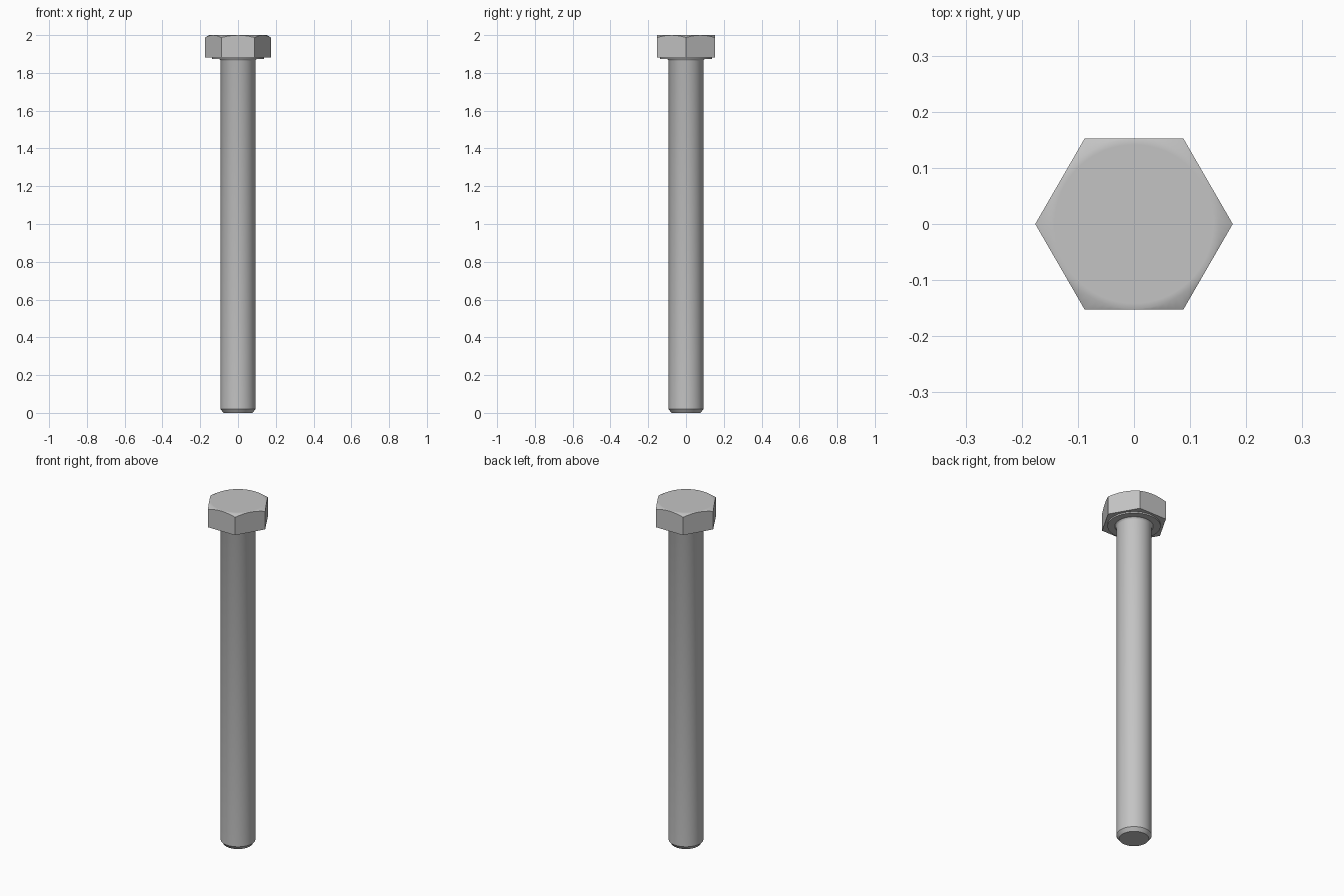
import bpy
import bmesh
from math import cos, sin, pi, radians, hypot

cube = bpy.data.objects.get("Cube")
if cube:
    bpy.data.objects.remove(cube, do_unlink=True)

steel = bpy.data.materials.new("steel grey")
steel.use_nodes = True
GREY = (0.55, 0.55, 0.55, 1)
steel.diffuse_color = GREY
steel.node_tree.nodes["Principled BSDF"].inputs["Base Color"].default_value = GREY


def circle(radius, z, count):
    return [(radius * cos(2 * pi * i / count), radius * sin(2 * pi * i / count), z)
            for i in range(count)]


def skin(name, rings, angle):
    """Join closed rings, listed from bottom to top, and cap both ends."""
    bm = bmesh.new()
    loops = [[bm.verts.new(p) for p in ring] for ring in rings]
    for low, high in zip(loops, loops[1:]):
        for i in range(len(low)):
            j = (i + 1) % len(low)
            bm.faces.new((low[i], low[j], high[j], high[i]))
    bm.faces.new(loops[0][::-1])
    bm.faces.new(loops[-1])
    bmesh.ops.recalc_face_normals(bm, faces=bm.faces)
    mesh = bpy.data.meshes.new(name)
    bm.to_mesh(mesh)
    bm.free()
    mesh.materials.append(steel)
    obj = bpy.data.objects.new(name, mesh)
    bpy.context.collection.objects.link(obj)
    bpy.ops.object.select_all(action='DESELECT')
    obj.select_set(True)
    bpy.context.view_layer.objects.active = obj
    bpy.ops.object.shade_smooth_by_angle(angle=radians(angle))
    return obj


def lathe(name, profile, count=64):
    return skin(name, [circle(r, z, count) for r, z in profile], 30)


# Shank: chamfered tip, plain body, small fillet under the head
lathe("shank", [(0.077, 0), (0.092, 0.02), (0.092, 1.863),
                (0.095, 1.87), (0.101, 1.875), (0.101, 1.9)])

# Round bearing face under the head
lathe("bearing_face", [(0.138, 1.874), (0.138, 1.9)])

# Hexagonal head: the conical top chamfer leaves an arc on each flat
RADIUS, SIDE_STEPS, TOP, BOTTOM = 0.176, 12, 2.0, 1.882
FLAT = RADIUS * cos(pi / 6) - 0.001
outline = []
for side in range(6):
    a, b = side * pi / 3, (side + 1) * pi / 3
    for step in range(SIDE_STEPS):
        t = step / SIDE_STEPS
        outline.append((RADIUS * (cos(a) * (1 - t) + cos(b) * t),
                        RADIUS * (sin(a) * (1 - t) + sin(b) * t)))


def inner_ring(radius):
    return [(x * radius / hypot(x, y), y * radius / hypot(x, y), TOP)
            for x, y in outline]


skin("hex_head", [
    [(x, y, BOTTOM) for x, y in outline],
    [(x, y, TOP - 0.53 * (hypot(x, y) - FLAT)) for x, y in outline],
    inner_ring(FLAT),
    inner_ring(FLAT - 0.01),
], 30)
